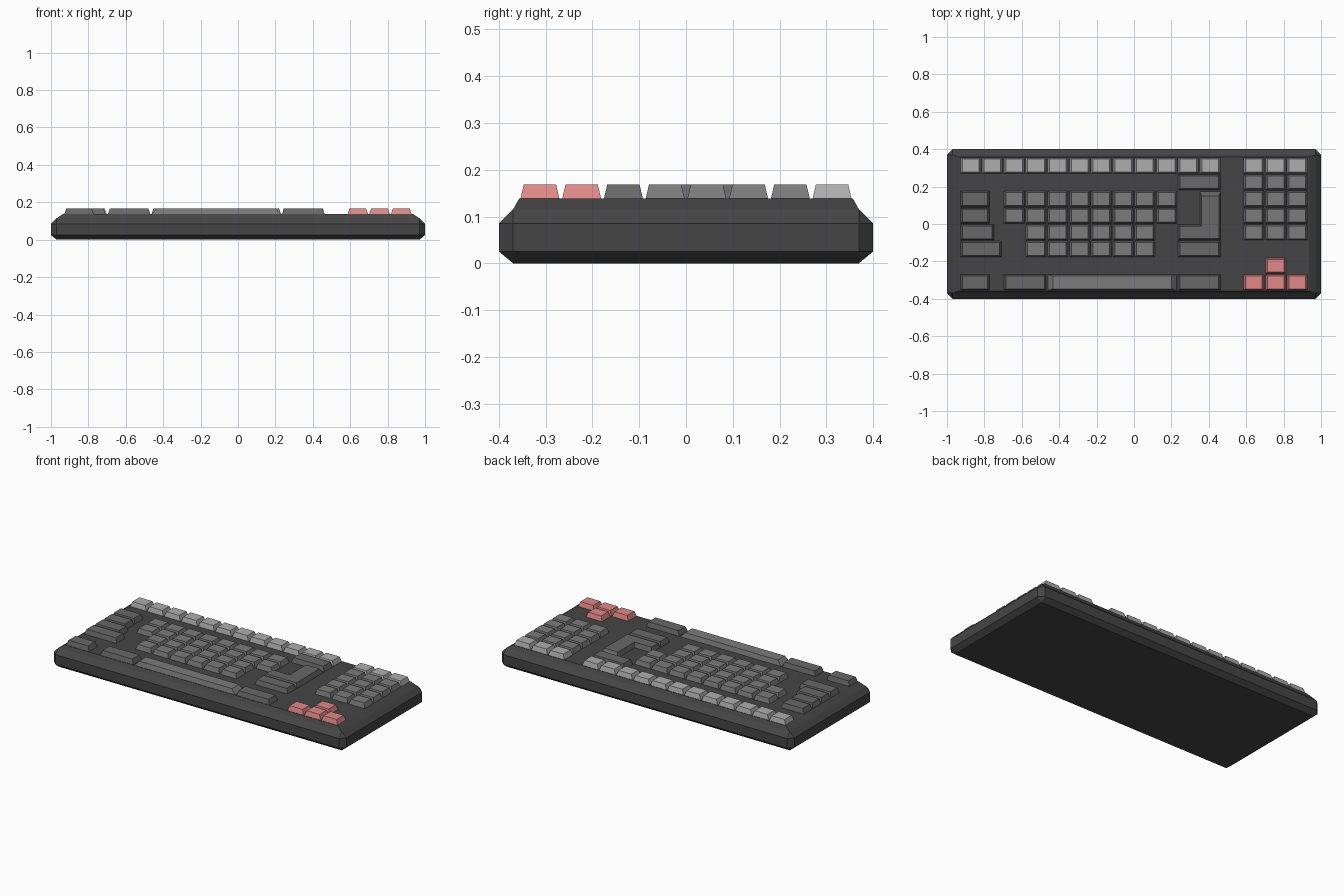
import bpy, bmesh

if "Cube" in bpy.data.objects:
    bpy.data.objects.remove(bpy.data.objects["Cube"])

U, V = 1.863 / 16, 0.714 / 8        # key pitch across and in depth
X0, Y0 = -0.9315, 0.357             # back left corner of the key field
Z0, Z1 = 0.134, 0.168               # key bottom and key top


def material(name, rgb):
    m = bpy.data.materials.new(name)
    m.diffuse_color = (*rgb, 1)
    m.use_nodes = True
    m.node_tree.nodes["Principled BSDF"].inputs["Base Color"].default_value = m.diffuse_color
    return m


def finish(bm, name, mat):
    bmesh.ops.recalc_face_normals(bm, faces=bm.faces)
    me = bpy.data.meshes.new(name)
    bm.to_mesh(me)
    bm.free()
    me.materials.append(mat)
    ob = bpy.data.objects.new(name, me)
    bpy.context.collection.objects.link(ob)
    return ob


def prism(bm, low, high, z0=Z0, z1=Z1):
    a = [bm.verts.new((x, y, z0)) for x, y in low]
    b = [bm.verts.new((x, y, z1)) for x, y in high]
    n = len(a)
    for i in range(n):
        j = (i + 1) % n
        bm.faces.new((a[i], a[j], b[j], b[i]))
    bm.faces.new(a[::-1])
    bm.faces.new(b)


def rect(x0, x1, y0, y1, dx=0.0, dy=0.0):
    return [(x0 + dx, y0 + dy), (x1 - dx, y0 + dy),
            (x1 - dx, y1 - dy), (x0 + dx, y1 - dy)]


def keys(name, mat, layout, inset=0.014):
    # layout entries: row, first column, width of a key, number of keys
    bm = bmesh.new()
    for row, col, width, count in layout:
        for i in range(count):
            x = X0 + (col + i * width) * U
            y = Y0 - row * V
            box = (x, x + width * U, y - V, y)
            prism(bm, rect(*box, 0.002, 0.002), rect(*box, inset, 0.010))
    return finish(bm, name, mat)


dark = material("case_dark", (0.06, 0.06, 0.06))
light = material("key_light", (0.42, 0.42, 0.42))
mid = material("key_mid", (0.2, 0.2, 0.2))
deep = material("key_deep", (0.14, 0.14, 0.14))
pink = material("key_pink", (0.75, 0.25, 0.25))

# Case: chamfered box with a tapered top
bm = bmesh.new()
prism(bm, rect(-1, 1, -0.4, 0.4), rect(-1, 1, -0.4, 0.4), -0.005, 0.115)
bmesh.ops.bevel(bm, geom=bm.edges[:], offset=0.03, segments=1, affect='EDGES')
for v in bm.verts:
    if v.co.z < 0:
        v.co.z = 0
top = max(bm.faces, key=lambda f: f.calc_center_median().z)
raised = bmesh.ops.extrude_discrete_faces(bm, faces=[top])["faces"][0]
for v in raised.verts:
    v.co.x *= 0.935 / 0.97
    v.co.y *= 0.357 / 0.37
    v.co.z = 0.138
finish(bm, "case", dark)

# Key groups
keys("function_keys", light, [(0, 0, 1, 12), (0, 13, 1, 3)])
keys("letter_keys", mid, [(2, 2, 1, 8), (3, 2, 1, 8), (4, 3, 1, 6), (5, 3, 1, 6)])
keys("side_pad_keys", mid, [(r, 13, 1, 3) for r in range(1, 5)])
keys("modifier_keys", deep, [
    (1, 10, 2, 1), (2, 0, 1.4, 1), (3, 0, 1.4, 1), (4, 0, 1.6, 1),
    (5, 0, 1.95, 1), (5, 10, 2, 1), (7, 0, 1.4, 1), (7, 2, 2, 1), (7, 10, 2, 1)])
keys("space_bar", mid, [(7, 4, 6, 1)], inset=0.032)
keys("arrow_keys", pink, [(6, 14, 1, 1), (7, 13, 1, 3)])


# L-shaped return key
def ell(d, back):
    xa, xb, xc = (X0 + c * U for c in (10, 11, 12))
    yt, ym, yb = (Y0 - r * V for r in (2, 4, 5))
    return [(xa + d, yb + d), (xc - d, yb + d), (xc - d, yt - back),
            (xb + d, yt - back), (xb + d, ym - d), (xa + d, ym - d)]


bm = bmesh.new()
prism(bm, ell(0.002, 0.002), ell(0.012, 0.028))
finish(bm, "return_key", deep)
